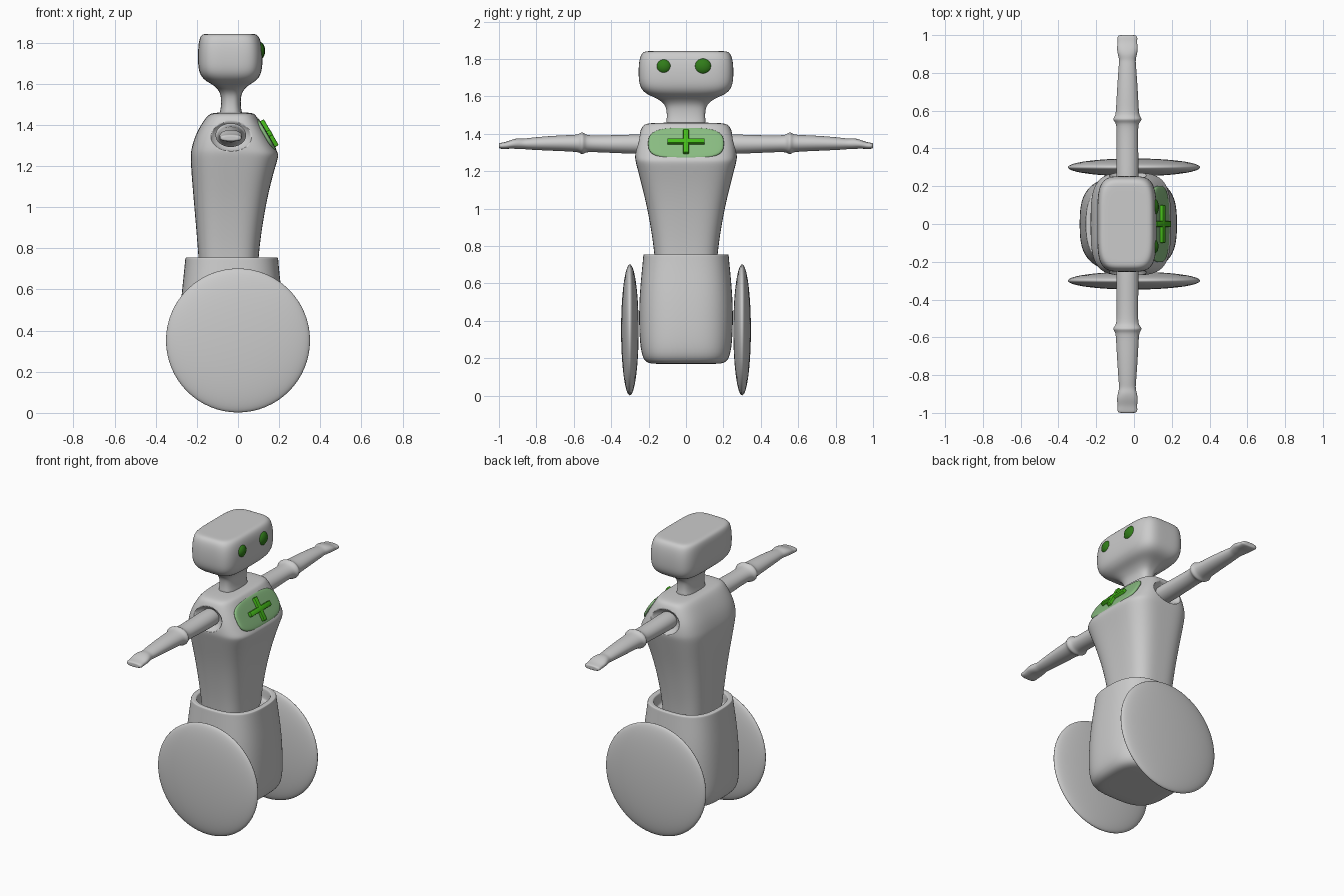
import bpy, bmesh, math
from mathutils import Vector, Matrix


def material(name, rgb):
    m = bpy.data.materials.new(name)
    m.diffuse_color = (*rgb, 1)
    return m


EYE = material("dark_green", (0.03, 0.2, 0.01))
CROSS = material("bright_green", (0.06, 0.5, 0.01))
PANEL = material("pale_green", (0.25, 0.5, 0.22))


def finish(name, bm, mat=None, angle=40):
    bmesh.ops.recalc_face_normals(bm, faces=bm.faces)
    me = bpy.data.meshes.new(name)
    bm.to_mesh(me)
    bm.free()
    me.shade_smooth()
    me.set_sharp_from_angle(angle=math.radians(angle))
    ob = bpy.data.objects.new(name, me)
    bpy.context.collection.objects.link(ob)
    if mat:
        me.materials.append(mat)
    return ob


def loft(name, rows, place=lambda u, v, t: (u, v, t), segs=32):
    """Rows are (t, centre u, centre v, radius u, radius v, squareness)."""
    bm = bmesh.new()
    rings = []
    for t, cu, cv, ru, rv, n in rows:
        ring = []
        for i in range(segs):
            a = 2 * math.pi * (i + 0.5) / segs
            c, s = math.cos(a), math.sin(a)
            k = (abs(c) ** n + abs(s) ** n) ** (-1 / n)
            ring.append(bm.verts.new(place(cu + ru * c * k, cv + rv * s * k, t)))
        rings.append(ring)
    for a, b in zip(rings, rings[1:]):
        for i in range(segs):
            j = (i + 1) % segs
            bm.faces.new((a[i], a[j], b[j], b[i]))
    bm.faces.new(rings[0])
    bm.faces.new(rings[-1])
    ob = finish(name, bm, angle=180)
    sub = ob.modifiers.new("smooth", 'SUBSURF')
    sub.levels = sub.render_levels = 2
    return ob


def body(name, rows):
    """Rows are (z, x min, x max, half width in y, squareness)."""
    return loft(name, [(z, (a + b) / 2, 0, (b - a) / 2, w, n) for z, a, b, w, n in rows])


def ellipsoid(name, loc, radii, mat=None, segs=32):
    bm = bmesh.new()
    bmesh.ops.create_uvsphere(bm, u_segments=segs, v_segments=segs // 2, radius=1)
    bmesh.ops.transform(bm, verts=bm.verts, matrix=Matrix.Translation(loc) @ Matrix.Diagonal((*radii, 1)))
    return finish(name, bm, mat, 180)


# Hip tub with an open rim
body("hip_tub", [
    (0.17, -0.10, 0.04, 0.07, 3), (0.17, -0.20, 0.14, 0.17, 3.2),
    (0.175, -0.25, 0.19, 0.215, 3.5), (0.22, -0.285, 0.225, 0.24, 3.3),
    (0.35, -0.29, 0.23, 0.252, 3), (0.52, -0.28, 0.22, 0.25, 3),
    (0.66, -0.265, 0.203, 0.237, 2.9), (0.74, -0.257, 0.196, 0.229, 2.8),
    (0.754, -0.256, 0.195, 0.228, 2.8), (0.756, -0.25, 0.19, 0.222, 2.8),
    (0.756, -0.228, 0.165, 0.203, 2.8), (0.75, -0.222, 0.16, 0.198, 2.8),
    (0.69, -0.22, 0.158, 0.196, 2.8), (0.68, -0.215, 0.15, 0.19, 2.8),
    (0.68, -0.1, 0.05, 0.08, 2.5)])

# Torso, widest at the chest with a slanted front above it
torso = body("torso", [
    (0.68, -0.1, 0.03, 0.08, 3), (0.68, -0.18, 0.09, 0.158, 3.5),
    (0.70, -0.188, 0.098, 0.165, 3.5), (0.80, -0.195, 0.102, 0.172, 3.5),
    (1.00, -0.212, 0.132, 0.205, 3.6), (1.15, -0.225, 0.167, 0.243, 3.8),
    (1.235, -0.230, 0.194, 0.265, 4), (1.26, -0.229, 0.197, 0.271, 4),
    (1.285, -0.226, 0.18, 0.273, 4), (1.35, -0.208, 0.144, 0.266, 4),
    (1.42, -0.168, 0.103, 0.243, 4), (1.447, -0.145, 0.086, 0.23, 4),
    (1.458, -0.125, 0.072, 0.2, 4), (1.46, -0.08, 0.03, 0.1, 3)])

# Head and neck in one piece
body("head_and_neck", [
    (1.43, -0.10, 0.03, 0.115, 3), (1.47, -0.083, 0.014, 0.102, 3),
    (1.53, -0.081, 0.012, 0.102, 3), (1.565, -0.09, 0.022, 0.118, 3.2),
    (1.595, -0.12, 0.052, 0.165, 3.8), (1.613, -0.16, 0.09, 0.215, 4.5),
    (1.65, -0.19, 0.115, 0.248, 5), (1.71, -0.195, 0.12, 0.254, 5),
    (1.77, -0.194, 0.118, 0.253, 5), (1.82, -0.188, 0.108, 0.244, 5),
    (1.842, -0.175, 0.09, 0.225, 5), (1.842, -0.14, 0.06, 0.19, 5),
    (1.842, -0.08, 0.01, 0.08, 4)])

# Eyes, slightly unequal
ellipsoid("eye_a", (0.100, -0.118, 1.76), (0.03, 0.042, 0.04), EYE)
ellipsoid("eye_b", (0.102, 0.09, 1.76), (0.03, 0.048, 0.044), EYE)

# Arm profile along y: (y, z centre, x radius, z radius, squareness)
arm = [(0.19, 1.345, 0.02, 0.015, 2), (0.19, 1.345, 0.055, 0.048, 2),
       (0.24, 1.345, 0.06, 0.053, 2), (0.38, 1.345, 0.058, 0.048, 2),
       (0.52, 1.347, 0.055, 0.043, 2), (0.54, 1.349, 0.066, 0.05, 2),
       (0.555, 1.35, 0.079, 0.062, 2), (0.57, 1.35, 0.066, 0.05, 2),
       (0.59, 1.349, 0.061, 0.045, 2), (0.70, 1.35, 0.056, 0.041, 2),
       (0.84, 1.347, 0.046, 0.032, 2), (0.868, 1.346, 0.043, 0.027, 2),
       (0.895, 1.348, 0.05, 0.03, 2.2), (0.93, 1.346, 0.057, 0.024, 2.4),
       (0.96, 1.338, 0.05, 0.019, 2.6), (0.985, 1.336, 0.054, 0.017, 2.6),
       (1.0, 1.336, 0.049, 0.014, 2.6), (1.0, 1.336, 0.02, 0.005, 2.2)]

for tag, s in (("left", 1), ("right", -1)):
    loft("arm_" + tag, [(y, -0.035, z, rx, rz, n) for y, z, rx, rz, n in arm],
         lambda u, v, t, s=s: (u, s * t, v))
    # Shoulder socket recess
    cutter = ellipsoid("socket_cutter_" + tag, (-0.033, s * 0.285, 1.35), (0.108, 0.075, 0.08))
    cutter.hide_render = True
    cutter.hide_viewport = True
    cut = torso.modifiers.new("socket_" + tag, 'BOOLEAN')
    cut.operation, cut.object, cut.solver = 'DIFFERENCE', cutter, 'EXACT'
    # Lens-shaped wheel, poles on the axle
    bm = bmesh.new()
    bmesh.ops.create_uvsphere(bm, u_segments=64, v_segments=32, radius=1)
    m = (Matrix.Translation((0, s * 0.3, 0.352)) @ Matrix.Rotation(math.pi / 2, 4, 'X')
         @ Matrix.Diagonal((0.35, 0.35, 0.047, 1)))
    bmesh.ops.transform(bm, verts=bm.verts, matrix=m)
    finish("wheel_" + tag, bm, angle=180)

# Chest panel and cross on the slanted front (local x = width, y = up the slope, z = outward)
up = Vector((-0.5, 0, 0.866))
side = Vector((0, 1, 0))
out = side.cross(up)
slope = Matrix((side, up, out)).transposed().to_4x4()
slope.translation = (0.140, 0, 1.352)
panel = loft("chest_panel", [(-0.02, 0, 0, 0.1, 0.05, 3), (-0.02, 0, 0, 0.205, 0.096, 3.2),
                             (0.0, 0, 0, 0.203, 0.096, 3.2), (0.005, 0, 0, 0.19, 0.086, 3.2),
                             (0.007, 0, 0, 0.1, 0.05, 3)],
             lambda u, v, t: slope @ Vector((u, v, t)))
panel.data.materials.append(PANEL)

for name, size in (("cross_bar", (0.2, 0.03, 0.032)), ("cross_post", (0.03, 0.145, 0.030))):
    bm = bmesh.new()
    bmesh.ops.create_cube(bm, size=1)
    bmesh.ops.transform(bm, verts=bm.verts,
                        matrix=slope @ Matrix.Translation((0, 0, 0.01)) @ Matrix.Diagonal((*size, 1)))
    bmesh.ops.bevel(bm, geom=bm.edges[:], offset=0.005, segments=2, affect='EDGES', profile=0.5)
    finish(name, bm, CROSS)
